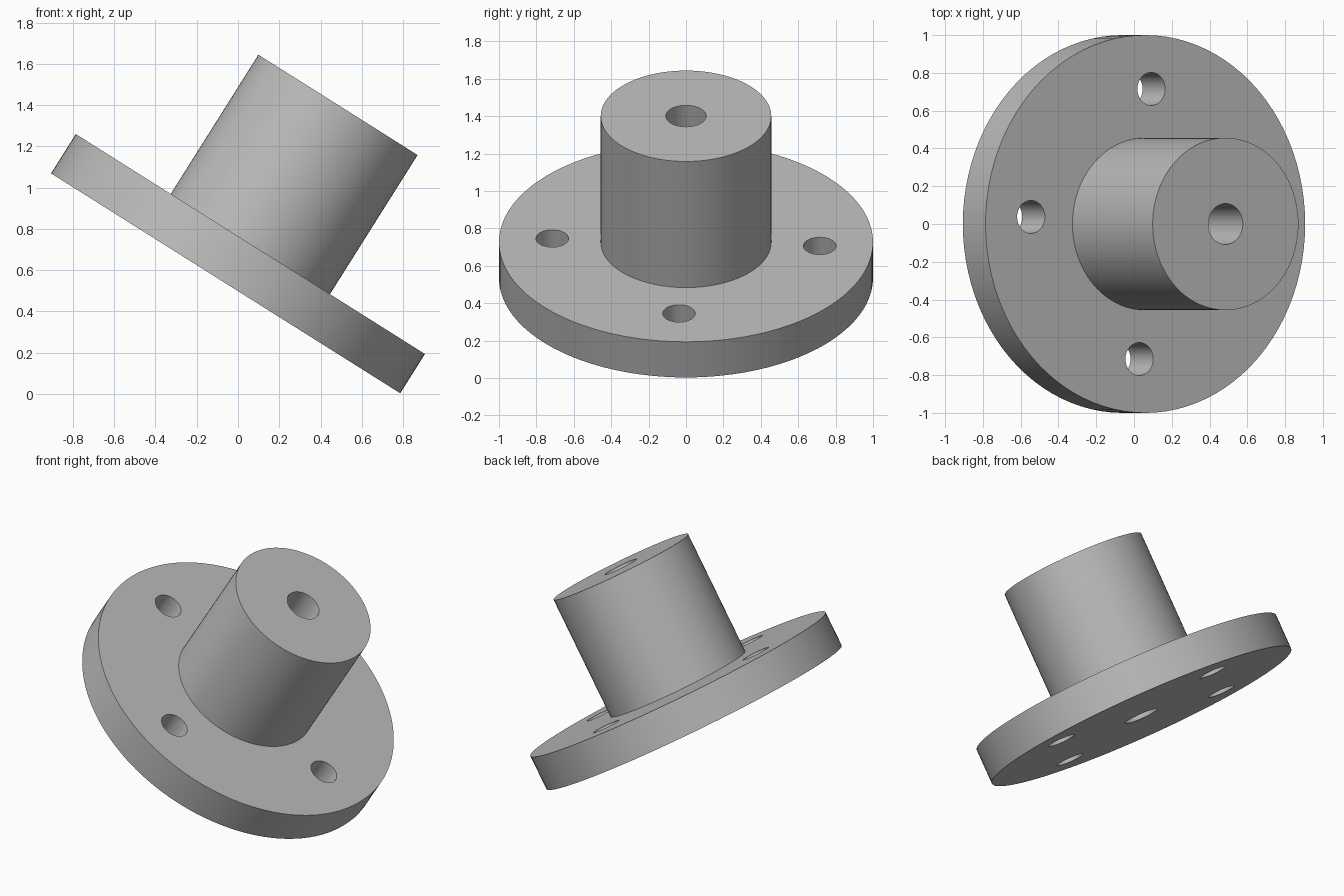
import bpy, bmesh, math
from mathutils import Matrix, Vector

if "Cube" in bpy.data.objects:
    bpy.data.objects.remove(bpy.data.objects["Cube"], do_unlink=True)

TILT = math.radians(32.2)
FLANGE_R, FLANGE_H = 1.0, 0.225
BOSS_R, TOTAL_H = 0.456, 1.022
BORE_R, BOLT_R, BOLT_CIRCLE = 0.108, 0.087, 0.716
PLACE = Matrix.Translation((-0.06, 0, 0.536)) @ Matrix.Rotation(TILT, 4, 'Y')

grey = bpy.data.materials.new("plain_grey")
grey.use_nodes = True
grey.diffuse_color = (0.5, 0.5, 0.5, 1)
grey.node_tree.nodes["Principled BSDF"].inputs["Base Color"].default_value = (0.5, 0.5, 0.5, 1)


def add_object(name, bm):
    bmesh.ops.recalc_face_normals(bm, faces=bm.faces)
    mesh = bpy.data.meshes.new(name)
    bm.to_mesh(mesh)
    bm.free()
    mesh.materials.append(grey)
    obj = bpy.data.objects.new(name, mesh)
    bpy.context.collection.objects.link(obj)
    obj.matrix_world = PLACE
    return obj


# Flanged hub: stepped profile turned about its axis
bm = bmesh.new()
profile = [(0, 0), (FLANGE_R, 0), (FLANGE_R, FLANGE_H), (BOSS_R, FLANGE_H),
           (BOSS_R, TOTAL_H), (0, TOTAL_H)]
verts = [bm.verts.new((r, 0, z)) for r, z in profile]
edges = [bm.edges.new(pair) for pair in zip(verts, verts[1:])]
bmesh.ops.spin(bm, geom=verts + edges, cent=(0, 0, 0), axis=(0, 0, 1),
               angle=math.tau, steps=96)
bmesh.ops.remove_doubles(bm, verts=bm.verts, dist=0.0001)
hub = add_object("flanged_hub", bm)

# Hole cutters: central bore and four bolt holes
bm = bmesh.new()
holes = [(0, 0, BORE_R)]
for i in range(4):
    a = math.radians(-3 + 90 * i)
    holes.append((BOLT_CIRCLE * math.cos(a), BOLT_CIRCLE * math.sin(a), BOLT_R))
for x, y, r in holes:
    depth = TOTAL_H + 0.2 if r == BORE_R else FLANGE_H + 0.2
    bmesh.ops.create_cone(bm, cap_ends=True, segments=48, radius1=r, radius2=r, depth=depth,
                          matrix=Matrix.Translation(Vector((x, y, depth / 2 - 0.1))))
cutter = add_object("hole_cutter", bm)
cutter.hide_render = True

cut = hub.modifiers.new("holes", 'BOOLEAN')
cut.operation = 'DIFFERENCE'
cut.solver = 'EXACT'
cut.object = cutter

# Bake the cut, drop the cutter, and smooth the round walls
bpy.ops.object.select_all(action='DESELECT')
hub.select_set(True)
bpy.context.view_layer.objects.active = hub
bpy.ops.object.modifier_apply(modifier=cut.name)
bpy.data.objects.remove(cutter, do_unlink=True)
bpy.ops.object.shade_smooth_by_angle(angle=math.radians(30))
